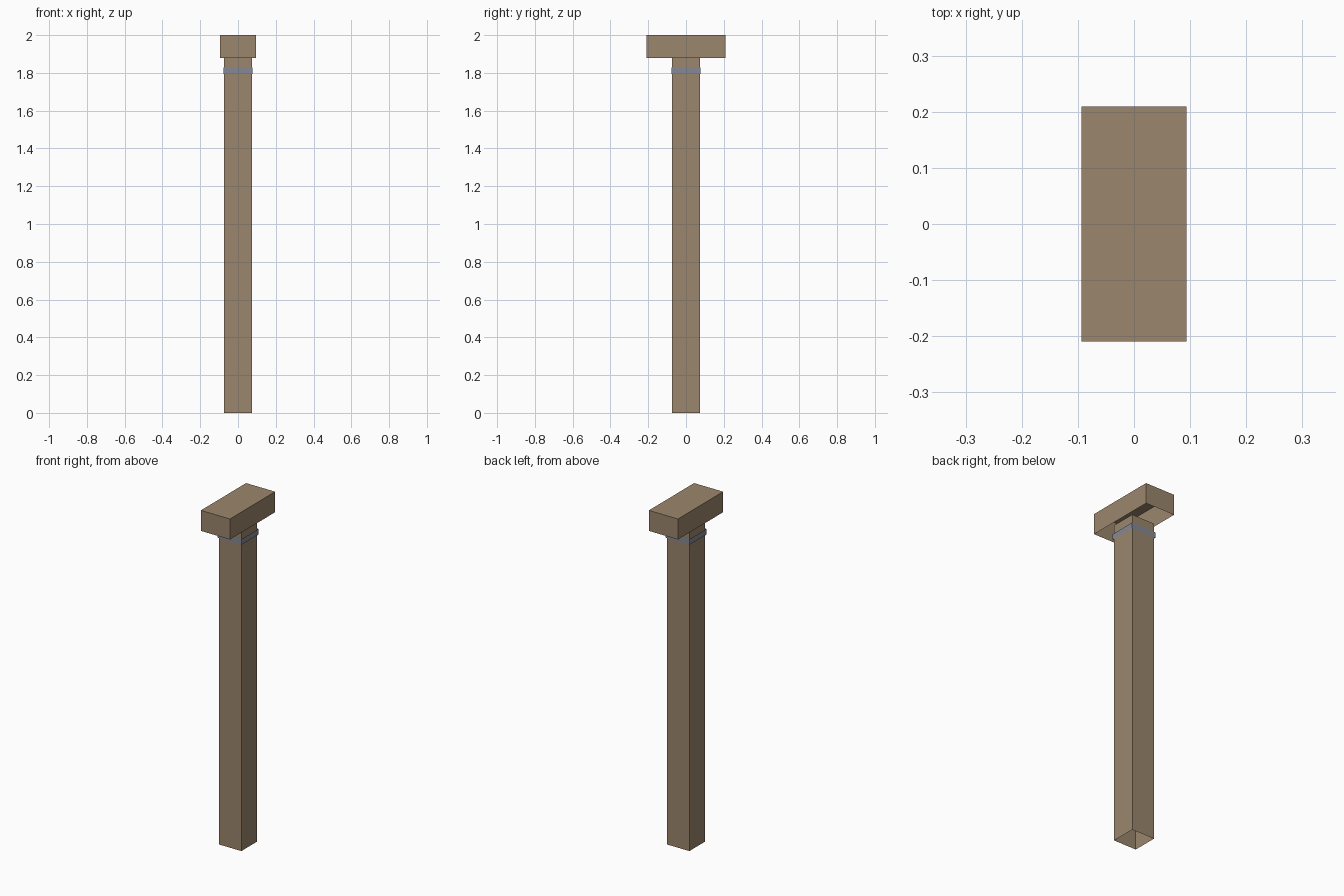
import bpy
import bmesh

cube = bpy.data.objects.get("Cube")
if cube:
    bpy.data.objects.remove(cube, do_unlink=True)


def make_material(name, colour):
    mat = bpy.data.materials.new(name)
    mat.use_nodes = True
    mat.diffuse_color = colour
    mat.node_tree.nodes["Principled BSDF"].inputs["Base Color"].default_value = colour
    return mat


def box_shell(name, half_x, half_y, bottom, top, mat, open_top=True):
    """Thin-walled box, open underneath and optionally on top."""
    bm = bmesh.new()
    bmesh.ops.create_cube(bm, size=2)
    for v in bm.verts:
        v.co.x *= half_x
        v.co.y *= half_y
        v.co.z = top if v.co.z > 0 else bottom
    bm.normal_update()
    ends = [f for f in bm.faces
            if f.normal.z < -0.5 or (open_top and f.normal.z > 0.5)]
    bmesh.ops.delete(bm, geom=ends, context='FACES_ONLY')
    mesh = bpy.data.meshes.new(name)
    bm.to_mesh(mesh)
    bm.free()
    mesh.materials.append(mat)
    obj = bpy.data.objects.new(name, mesh)
    bpy.context.collection.objects.link(obj)
    return obj


wood = make_material("weathered wood", (0.328, 0.238, 0.150, 1))
metal = make_material("blue grey metal", (0.235, 0.250, 0.305, 1))

# Square post, metal band near its top, and a hollow cross block above
box_shell("post", 0.073, 0.073, 0, 1.88, wood)
box_shell("metal_band", 0.078, 0.078, 1.795, 1.828, metal)
box_shell("top_block", 0.094, 0.209, 1.88, 2, wood, open_top=False)
